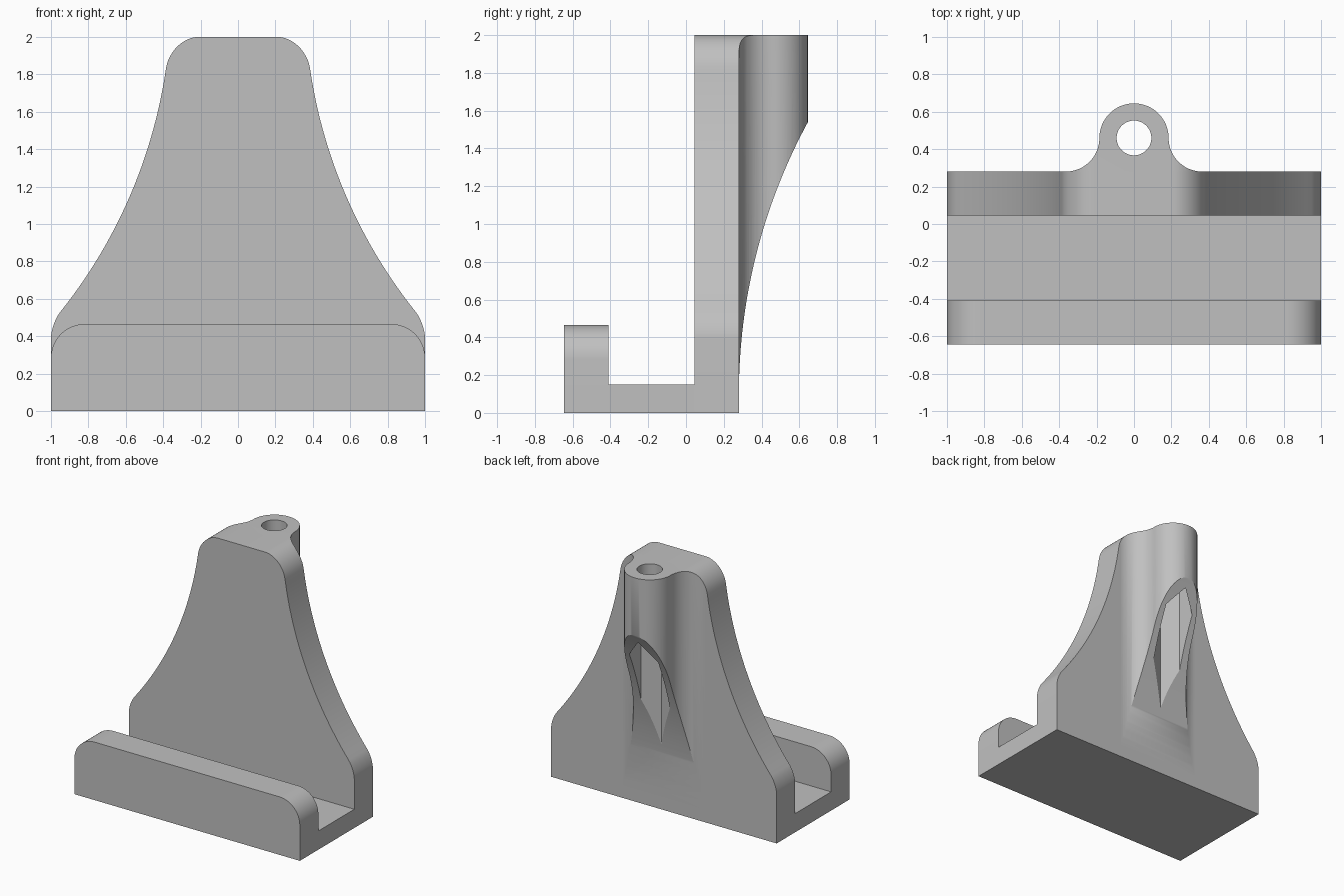
import bpy, bmesh
from math import sin, cos, pi, sqrt
from mathutils import Vector

cube = bpy.data.objects.get("Cube")
if cube:
    bpy.data.objects.remove(cube, do_unlink=True)

grey = bpy.data.materials.new("plain grey")
grey.use_nodes = True
COLOUR = (0.53, 0.53, 0.53, 1)
grey.diffuse_color = COLOUR
grey.node_tree.nodes["Principled BSDF"].inputs["Base Color"].default_value = COLOUR


def prism(name, points, axis, lo, hi):
    """Extrude a 2D outline along one axis."""
    place = {"x": lambda a, b, t: (t, a, b),
             "y": lambda a, b, t: (a, t, b),
             "z": lambda a, b, t: (a, b, t)}[axis]
    bm = bmesh.new()
    rings = [[bm.verts.new(place(a, b, t)) for a, b in points] for t in (lo, hi)]
    bm.faces.new(rings[0])
    bm.faces.new(rings[1])
    n = len(points)
    for i in range(n):
        j = (i + 1) % n
        bm.faces.new((rings[0][i], rings[0][j], rings[1][j], rings[1][i]))
    bmesh.ops.recalc_face_normals(bm, faces=bm.faces)
    mesh = bpy.data.meshes.new(name)
    bm.to_mesh(mesh)
    bm.free()
    mesh.materials.append(grey)
    obj = bpy.data.objects.new(name, mesh)
    bpy.context.collection.objects.link(obj)
    return obj


def arc(cx, cy, r, start, end, steps):
    angles = [start + (end - start) * i / steps for i in range(steps + 1)]
    return [(cx + r * cos(a), cy + r * sin(a)) for a in angles]


def corner(a, tip, b, steps=12):
    """Rounded corner from a to b, heading for the tip."""
    a, tip, b = Vector(a), Vector(tip), Vector(b)
    p, q = a.lerp(tip, 0.55), b.lerp(tip, 0.55)
    out = []
    for i in range(steps + 1):
        t = i / steps
        s = 1 - t
        out.append(tuple(a * s**3 + p * 3 * s * s * t + q * 3 * s * t * t + b * t**3))
    return out


def mirrored(right):
    return right + [(-x, y) for x, y in reversed(right)]


def combine(obj, tool, operation):
    mod = obj.modifiers.new(operation.title(), "BOOLEAN")
    mod.operation = operation
    mod.solver = "EXACT"
    mod.object = tool
    tool.hide_render = True
    depsgraph = bpy.context.evaluated_depsgraph_get()
    result = bpy.data.meshes.new_from_object(obj.evaluated_get(depsgraph))
    obj.modifiers.clear()
    obj.data = result
    bpy.data.objects.remove(tool, do_unlink=True)


# Overall depths
FRONT, LIP_BACK, PLATE_FRONT, PLATE_BACK = -0.645, -0.41, 0.045, 0.28
HOLE_Y = 0.46

# Tray floor and front lip
floor = prism("tray_floor", mirrored([(1, 0), (1, 0.15)]), "y", LIP_BACK, PLATE_FRONT)
lip_side = [(1, 0)] + arc(0.82, 0.285, 0.18, 0, pi / 2, 12)
lip = prism("front_lip", mirrored(lip_side), "y", FRONT, LIP_BACK)

# Tall back plate with concave sides
flare = []
for i in range(33):
    z = 0.53 + 1.3 * i / 32
    flare.append((3.064 - sqrt(2.707**2 - (z - 2.221)**2), z))
plate_side = [(1, 0)] + corner((1, 0.39), (1, 0.467), flare[0], 8)[:-1]
plate_side += flare[:-1] + corner(flare[-1], (0.36, 2), (0.21, 2))
plate_outline = mirrored(plate_side)
plate = prism("back_plate", plate_outline, "y", PLATE_FRONT, PLATE_BACK)

# Rear boss, blended into the plate with fillets
boss_side = [(0.365, 0.26)] + arc(0.365, HOLE_Y, 0.18, -pi / 2, -pi, 16)
boss_side += arc(0, HOLE_Y, 0.185, 0, pi / 2, 20)[:-1]
boss_outline = boss_side + [(0, HOLE_Y + 0.185)] + [(-x, y) for x, y in reversed(boss_side)]
boss = prism("rear_boss", boss_outline, "z", 0, 2.1)
combine(boss, prism("plate_clip", plate_outline, "y", 0, 1), "INTERSECT")

# Curved underside of the boss
R = 3.02
slope = [(0.2, 0.1)]
for i in range(33):
    h = 1.5 * i / 32
    slope.append((PLATE_BACK + R - sqrt(R * R - h * h), 0.1 + h))
slope += [(0.8, 1.6), (0.8, 2.2), (0.2, 2.2)]
combine(boss, prism("slope_clip", slope, "x", -0.6, 0.6), "INTERSECT")

# Round hole with a six-sided pocket below
hole = arc(0, HOLE_Y, 0.093, 0, 2 * pi, 40)[:-1]
combine(boss, prism("hole_cutter", hole, "z", -0.1, 2.2), "DIFFERENCE")
pocket = arc(0, HOLE_Y, 0.148, pi / 6, pi / 6 + 2 * pi, 6)[:-1]
combine(boss, prism("pocket_cutter", pocket, "z", -0.1, 1.75), "DIFFERENCE")

# Smooth curves, crisp edges
bpy.ops.object.select_all(action="DESELECT")
for part in (floor, lip, plate, boss):
    part.select_set(True)
bpy.context.view_layer.objects.active = plate
bpy.ops.object.shade_smooth_by_angle(angle=pi / 6)
